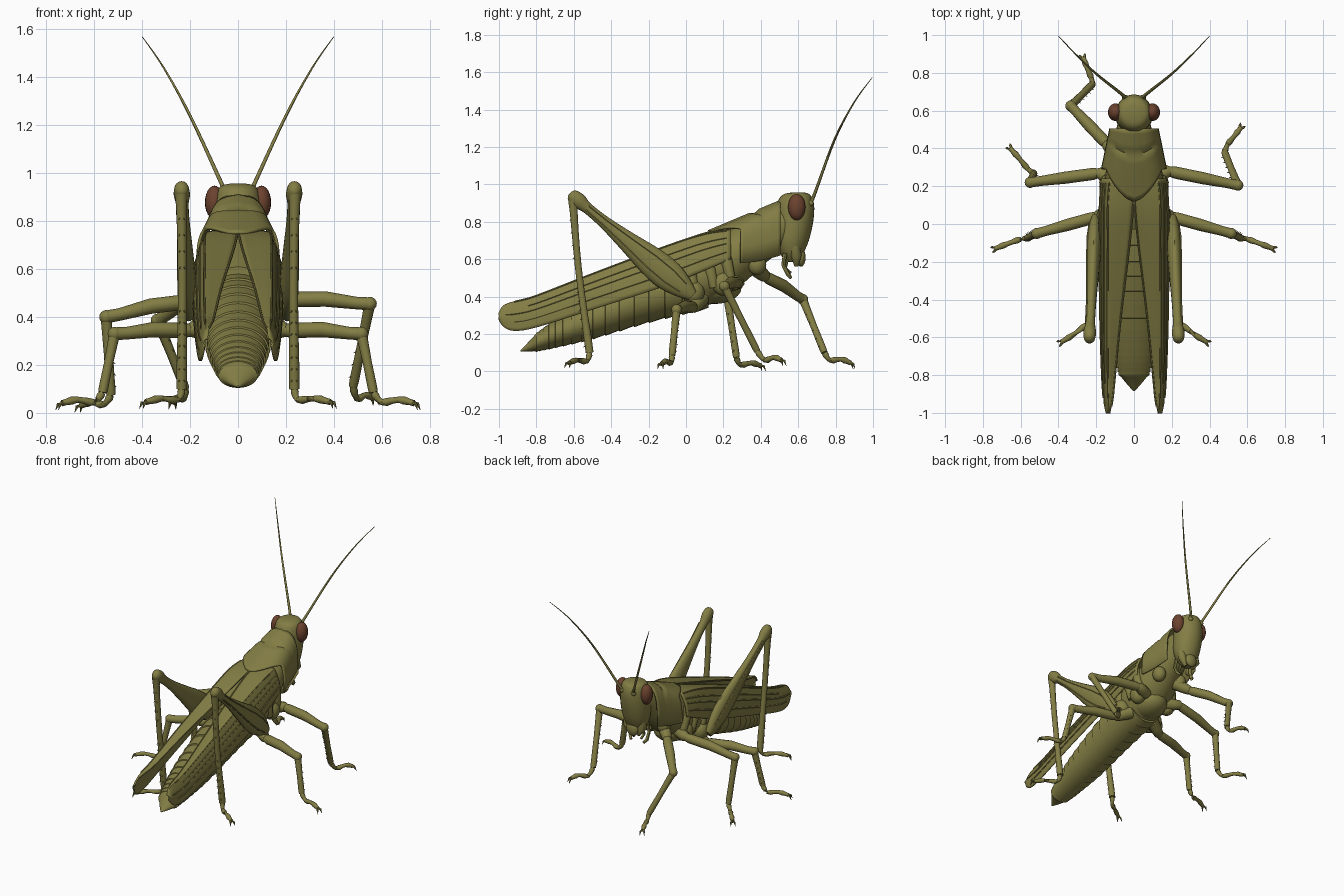
import bpy, bmesh, math
from mathutils import Vector as V

if "Cube" in bpy.data.objects:
    bpy.data.objects.remove(bpy.data.objects["Cube"])


def mat(name, r, g, b):
    m = bpy.data.materials.new(name)
    m.diffuse_color = (r, g, b, 1)
    m.use_nodes = True
    m.node_tree.nodes["Principled BSDF"].inputs["Base Color"].default_value = m.diffuse_color
    return m


OLIVE = mat("olive_green", 0.225, 0.205, 0.058)
BROWN = mat("eye_brown", 0.15, 0.055, 0.028)


def finish(name, verts, faces, m=OLIVE, angle=45):
    me = bpy.data.meshes.new(name)
    me.from_pydata([tuple(v) for v in verts], [], faces)
    bm = bmesh.new()
    bm.from_mesh(me)
    bmesh.ops.recalc_face_normals(bm, faces=bm.faces)
    bm.to_mesh(me)
    bm.free()
    me.materials.append(m)
    for p in me.polygons:
        p.use_smooth = True
    me.set_sharp_from_angle(angle=math.radians(angle))
    ob = bpy.data.objects.new(name, me)
    bpy.context.collection.objects.link(ob)
    return ob


def smooth_path(rows, n):
    """Catmull-Rom through rows of numbers, n steps per span."""
    out = []
    for i in range(len(rows) - 1):
        p = [rows[max(0, min(len(rows) - 1, i + k))] for k in (-1, 0, 1, 2)]
        for s in range(n):
            t = s / n
            out.append([0.5 * (2 * b + (c - a) * t + (2 * a - 5 * b + 4 * c - d) * t * t
                        + (3 * b - a - 3 * c + d) * t ** 3) for a, b, c, d in zip(*p)])
    return out + [list(rows[-1])]


def loft(name, rows, sides=12, frame=None, m=OLIVE, angle=45):
    """rows: x, y, z, radius a (sideways), radius b (up)."""
    verts, faces, n = [], [], len(rows)
    for i, r in enumerate(rows):
        c = V(r[:3])
        if frame:
            u, w = V(frame[0]), V(frame[1])
        else:
            t = (V(rows[min(i + 1, n - 1)][:3]) - V(rows[max(i - 1, 0)][:3])).normalized()
            w = V((1, 0, 0)) if abs(t.x) < 0.8 else V((0, 0, 1))
            u = (w - t * w.dot(t)).normalized()
            w = t.cross(u)
        for k in range(sides):
            q = 2 * math.pi * k / sides
            verts.append(c + u * r[3] * math.cos(q) + w * r[4] * math.sin(q))
    for i in range(n - 1):
        for k in range(sides):
            j = (k + 1) % sides
            faces.append((i * sides + k, i * sides + j, (i + 1) * sides + j, (i + 1) * sides + k))
    faces += [tuple(range(sides)), tuple(range((n - 1) * sides, n * sides))]
    return finish(name, verts, faces, m, angle)


def tube(name, pts, radii, sides=10, m=OLIVE):
    return loft(name, [(*p, r, r) for p, r in zip(pts, radii)], sides, None, m)


def ball(name, c, r, m=OLIVE, steps=12):
    rows = [(c[0], c[1], c[2] + r[2] * -math.cos(math.pi * i / steps),
             max(0.0005, r[0] * math.sin(math.pi * i / steps)),
             max(0.0005, r[1] * math.sin(math.pi * i / steps))) for i in range(steps + 1)]
    return loft(name, rows, 18, ((1, 0, 0), (0, 1, 0)), m, 80)


def sheet(name, grid, thick):
    w = len(grid[0])
    faces = [(i * w + k, i * w + k + 1, (i + 1) * w + k + 1, (i + 1) * w + k)
             for i in range(len(grid) - 1) for k in range(w - 1)]
    ob = finish(name, [p for row in grid for p in row], faces)
    s = ob.modifiers.new("thickness", "SOLIDIFY")
    s.thickness, s.offset = thick, 0
    return ob


XZ = ((1, 0, 0), (0, 0, 1))
XY = ((1, 0, 0), (0, 1, 0))

# abdomen: overlapping rings, each flaring a little to its rear edge
prof = smooth_path([(0.12, 0.48, 0.15, 0.145), (-0.2, 0.395, 0.15, 0.135), (-0.5, 0.28, 0.135, 0.108),
                    (-0.7, 0.2, 0.105, 0.075), (-0.8, 0.155, 0.08, 0.05)], 4)
rows = []
for i in range(len(prof) - 1):
    for t, f in ((0.0, 0.965), (0.5, 0.99), (0.97, 1.02)):
        y, z, a, b = [p + (q - p) * t for p, q in zip(prof[i], prof[i + 1])]
        rows.append((0, y, z, a * f, b * f))
rows += [(0, -0.81, 0.15, 0.068, 0.042), (0, -0.85, 0.127, 0.035, 0.022), (0, -0.885, 0.11, 0.004, 0.004)]
loft("abdomen", rows, 28, XZ, angle=30)

# thorax and neck
loft("thorax", smooth_path([(0, -0.03, 0.47, 0.13, 0.14), (0, 0.06, 0.5, 0.165, 0.16), (0, 0.17, 0.545, 0.165, 0.17),
     (0, 0.3, 0.63, 0.145, 0.165), (0, 0.42, 0.72, 0.115, 0.145), (0, 0.54, 0.78, 0.085, 0.11)], 3), 24, XZ)
ball("breast_plate", (0, 0.15, 0.45), (0.12, 0.15, 0.09))

# pronotum: saddle shield with a pointed rear edge
grid = []
for i in range(15):
    t, row = i / 14, []
    for k in range(25):
        s = k / 12 - 1
        q = s * math.pi / 2
        back = 0.12 + 0.17 * min(1, abs(s) * 1.7) ** 1.2
        y = 0.505 + (back - 0.505) * t
        top = 0.905 - 0.42 * (0.505 - y) - (0.012 if 0.3 < t < 0.42 else 0)
        low = 0.62 - 0.04 * math.sin(t * math.pi * 0.5)
        w = 0.125 + 0.045 * min(1, (0.505 - y) / 0.22)
        x = w * math.copysign(abs(math.sin(q)) ** 0.75, q)
        z = low + (top - low) * max(0, math.cos(q)) ** 0.5
        if k == 12:
            z += 0.006
        row.append((x, y, z))
    grid.append(row)
sheet("pronotum", grid, 0.012)

# head
loft("head", smooth_path([(0, 0.6, 0.957, 0.03, 0.03), (0, 0.59, 0.943, 0.075, 0.075), (0, 0.585, 0.89, 0.094, 0.1),
     (0, 0.58, 0.8, 0.1, 0.1), (0, 0.567, 0.7, 0.094, 0.09), (0, 0.565, 0.63, 0.072, 0.062),
     (0, 0.57, 0.585, 0.04, 0.035)], 4), 28, XY, angle=80)
ball("upper_lip", (0, 0.615, 0.61), (0.045, 0.025, 0.05))

# wings: flat top strip folded into a side panel, narrowing to a rounded tip
stations = smooth_path([  # y, inner x/z, ridge x/z, lower x/z
    (0.24, 0.0, 0.765, 0.125, 0.755, 0.172, 0.6), (0.1, 0.004, 0.735, 0.135, 0.735, 0.182, 0.54),
    (-0.1, 0.022, 0.665, 0.135, 0.672, 0.186, 0.46), (-0.5, 0.07, 0.515, 0.137, 0.522, 0.178, 0.33),
    (-0.8, 0.1, 0.395, 0.135, 0.405, 0.165, 0.235), (-0.92, 0.112, 0.365, 0.133, 0.372, 0.155, 0.217),
    (-0.975, 0.122, 0.345, 0.13, 0.35, 0.147, 0.24), (-1.0, 0.128, 0.305, 0.13, 0.31, 0.137, 0.28)], 4)


def wing_point(st, s, sx, lift=0.0):
    y, xi, zi, xr, zr, xl, zl = st
    if s < 0.35:
        f = s / 0.35
        return (sx * (xi + (xr - xi) * f), y, zi + (zr - zi) * f + lift)
    f = (s - 0.35) / 0.65
    return (sx * (xr + (xl - xr) * f + 0.012 * math.sin(f * math.pi) + lift), y, zr + (zl - zr) * f)


for sx, side in ((1, "right"), (-1, "left")):
    sheet(side + "_wing", [[wing_point(st, k / 14, sx) for k in range(15)] for st in stations], 0.008)
    for n, s in enumerate((0.0, 0.35, 0.5, 0.62, 0.8)):
        end = 24 - 3 * (n % 3)
        tube(f"{side}_wing_vein_{n}", [wing_point(st, s, sx, 0.004) for st in stations[1:end]],
             [0.005] * (end - 1), 6)
    # head details
    ball(side + "_eye", (sx * 0.098, 0.592, 0.878), (0.04, 0.047, 0.07), BROWN)
    pts = smooth_path([(sx * 0.045, 0.665, 0.9), (sx * 0.068, 0.69, 0.955), (sx * 0.2, 0.795, 1.24),
                       (sx * 0.31, 0.9, 1.44), (sx * 0.4, 0.995, 1.57)], 5)
    tube(side + "_antenna", pts, [0.011 - 0.0095 * i / 20 for i in range(21)], 8)
    ball(side + "_antenna_base", (sx * 0.046, 0.667, 0.9), (0.017, 0.017, 0.017), steps=8)
    tube(side + "_mandible", [(sx * 0.055, 0.575, 0.69), (sx * 0.058, 0.59, 0.62), (sx * 0.03, 0.59, 0.565)],
         [0.03, 0.03, 0.012])
    tube(side + "_outer_palp", [(sx * 0.06, 0.53, 0.63), (sx * 0.068, 0.52, 0.57), (sx * 0.066, 0.545, 0.52),
         (sx * 0.05, 0.56, 0.5)], [0.012, 0.011, 0.012, 0.009], 8)
    tube(side + "_inner_palp", [(sx * 0.03, 0.54, 0.6), (sx * 0.035, 0.53, 0.55), (sx * 0.03, 0.56, 0.525)],
         [0.01, 0.01, 0.008], 8)
    # side plates and leg sockets
    for n, (x, y, z, r) in enumerate(((0.145, 0.04, 0.42, 0.06), (0.13, 0.2, 0.47, 0.06), (0.09, 0.38, 0.57, 0.05))):
        ball(f"{side}_leg_socket_{n}", (sx * x, y, z), (r * 0.9, r, r * 1.1))
    for n, (y, z) in enumerate(((0.03, 0.5), (0.13, 0.54), (0.22, 0.58))):
        tube(f"{side}_side_plate_{n}", [(sx * 0.145, y + 0.02, z - 0.09), (sx * 0.153, y, z),
             (sx * 0.14, y - 0.01, z + 0.08)], [0.025, 0.032, 0.02])


def spines(name, a, b, away, count, size):
    a, b, away = V(a), V(b), V(away).normalized()
    for i in range(count):
        p = a.lerp(b, 0.25 + 0.75 * i / count)
        tube(f"{name}_spine_{i}", [p, p + away * size + (b - a).normalized() * size * 0.6], [0.006, 0.001], 5)


def foot(name, pts):
    pts = smooth_path(pts, 3)
    n = len(pts)
    tube(name, pts, [0.017 if i % 3 == 1 else 0.013 for i in range(n)], 8)
    e = V(pts[-1])
    d = (e - V(pts[-3])).normalized()
    s = d.cross(V((0, 0, 1))).normalized()
    for k in (-1, 1):
        tube(f"{name}_claw_{k}", [e - d * 0.01, e + d * 0.012 + s * 0.012 * k, e + d * 0.022 + s * 0.016 * k
             - V((0, 0, 0.022))], [0.009, 0.007, 0.001], 6)


def walking_leg(name, root, hip, knee, ankle, toes):
    h, k, a = V(hip), V(knee), V(ankle)
    tube(name + "_hip", [root, V(root).lerp(h, 0.6), h, h.lerp(k, 0.05)], [0.045, 0.04, 0.034, 0.026])
    mid = h.lerp(k, 0.5) + V((0, 0, 0.01))
    tube(name + "_thigh", [h, h.lerp(k, 0.1), mid, h.lerp(k, 0.85), k], [0.024, 0.032, 0.032, 0.026, 0.027], 12)
    ball(name + "_knee", k, (0.029, 0.029, 0.029), steps=8)
    tube(name + "_shin", [k, k.lerp(a, 0.12), k.lerp(a, 0.5), k.lerp(a, 0.92), a], [0.024, 0.022, 0.019, 0.02, 0.018])
    out = V((0, 0, 1)).cross(a - k) * (1 if hip[0] > 0 else -1)
    spines(name, k, a, out, 5, 0.028)
    foot(name + "_foot", [ankle] + toes)


# walking legs: a matched pair, a mixed pair, and one reaching forward on the left
for sx, side in ((1, "right"), (-1, "left")):
    walking_leg(side + "_rear_walking_leg", (sx * 0.1, 0.08, 0.39), (sx * 0.19, 0.04, 0.345), (sx * 0.515, -0.05, 0.33),
                (sx * 0.565, -0.075, 0.085), [(sx * 0.6, -0.08, 0.045), (sx * 0.67, -0.105, 0.055), (sx * 0.735, -0.13, 0.04)])
walking_leg("right_middle_leg", (0.1, 0.24, 0.47), (0.18, 0.28, 0.475), (0.55, 0.205, 0.455), (0.48, 0.38, 0.11),
            [(0.495, 0.42, 0.06), (0.535, 0.47, 0.075), (0.565, 0.51, 0.06)])
walking_leg("left_middle_leg", (-0.1, 0.22, 0.47), (-0.18, 0.27, 0.47), (-0.55, 0.22, 0.4), (-0.53, 0.27, 0.075),
            [(-0.56, 0.29, 0.035), (-0.61, 0.35, 0.045), (-0.655, 0.4, 0.03)])
walking_leg("left_front_leg", (-0.07, 0.36, 0.56), (-0.14, 0.42, 0.51), (-0.335, 0.625, 0.385), (-0.22, 0.74, 0.1),
            [(-0.225, 0.77, 0.06), (-0.25, 0.83, 0.065), (-0.268, 0.88, 0.045)])

# jumping legs
for sx, side in ((1, "right"), (-1, "left")):
    path = [(0.0, 0.02, 0.03), (0.08, 0.033, 0.058), (0.2, 0.04, 0.082), (0.35, 0.038, 0.08), (0.55, 0.032, 0.055),
            (0.75, 0.026, 0.034), (0.9, 0.026, 0.03), (0.97, 0.034, 0.042), (1.03, 0.028, 0.034), (1.05, 0.01, 0.012)]
    rows = [(sx * (0.205 + 0.03 * t), 0.035 - 0.625 * t, 0.405 + 0.52 * t, a, b) for t, a, b in path]
    loft(side + "_jumping_thigh", smooth_path(rows, 3), 16)
    for n, k in enumerate((-0.5, 0.5)):
        tube(f"{side}_thigh_ridge_{n}", [(r[0] + sx * r[3] * 0.87, r[1] + k * r[4] * 0.63, r[2] + k * r[4] * 0.78)
             for r in rows[1:7]], [0.005] * 6, 6)
    k, m2, a = (sx * 0.237, -0.605, 0.915), (sx * 0.232, -0.575, 0.55), (sx * 0.235, -0.515, 0.1)
    tube(side + "_jumping_shin", smooth_path([k, m2, a], 4),
         [0.026, 0.022, 0.02, 0.019, 0.019, 0.019, 0.02, 0.022, 0.022])
    for x in (-0.4, 0.4):
        spines(f"{side}_jumping_{x}", m2, a, (x, -0.9, 0), 7, 0.032)
        spines(f"{side}_jumping_upper_{x}", k, m2, (x, -0.9, 0), 4, 0.03)
    foot(side + "_jumping_foot", [a, (sx * 0.25, -0.53, 0.055), (sx * 0.32, -0.585, 0.06), (sx * 0.385, -0.625, 0.045)])
